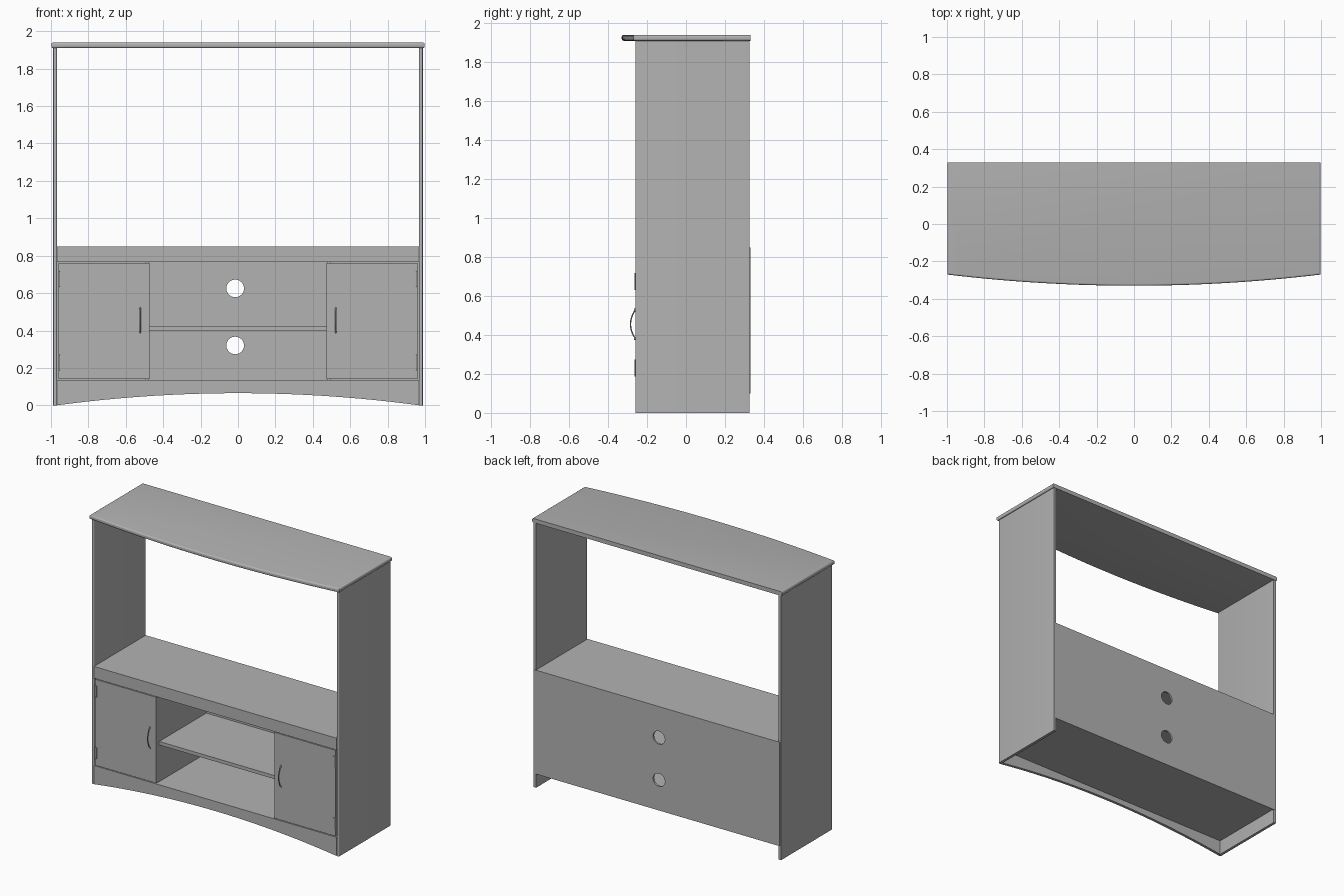
import bpy, bmesh, math
from mathutils import Vector

cube = bpy.data.objects.get("Cube")
if cube:
    bpy.data.objects.remove(cube, do_unlink=True)

grey = bpy.data.materials.new("neutral_grey")
grey.use_nodes = True
grey.diffuse_color = (0.45, 0.45, 0.45, 1)
grey.node_tree.nodes["Principled BSDF"].inputs["Base Color"].default_value = grey.diffuse_color

FRONT, BACK, INNER = -0.26, 0.325, 0.968


def finish(name, bm, smooth=False):
    bmesh.ops.recalc_face_normals(bm, faces=bm.faces)
    mesh = bpy.data.meshes.new(name)
    bm.to_mesh(mesh)
    bm.free()
    mesh.materials.append(grey)
    obj = bpy.data.objects.new(name, mesh)
    bpy.context.collection.objects.link(obj)
    bpy.ops.object.select_all(action="DESELECT")
    bpy.context.view_layer.objects.active = obj
    obj.select_set(True)
    if smooth:
        bpy.ops.object.shade_smooth_by_angle(angle=math.radians(35))
    return obj


def extruded(name, outline, offset, round_edge=None, radius=0.0):
    """Extrude a flat outline; round the edges that pass the rule."""
    bm = bmesh.new()
    face = bm.faces.new([bm.verts.new(p) for p in outline])
    out = bmesh.ops.extrude_face_region(bm, geom=[face])
    verts = [g for g in out["geom"] if isinstance(g, bmesh.types.BMVert)]
    bmesh.ops.translate(bm, vec=offset, verts=verts)
    if round_edge:
        edges = [e for e in bm.edges if round_edge(e)]
        bmesh.ops.bevel(bm, geom=edges, offset=radius, segments=4,
                        profile=0.5, affect="EDGES")
    return finish(name, bm, bool(round_edge))


def box(name, x, y, z, round_edge=None, radius=0.0):
    outline = [(x[0], y[0], z[0]), (x[1], y[0], z[0]),
               (x[1], y[1], z[0]), (x[0], y[1], z[0])]
    return extruded(name, outline, (0, 0, z[1] - z[0]), round_edge, radius)


def span(side, a, b):
    return sorted((side * a, side * b))


def middle(e):
    return (e.verts[0].co + e.verts[1].co) / 2


def along(e, axis):
    d = e.verts[1].co - e.verts[0].co
    return abs(d[axis]) > 0.99 * d.length


# Bowed top board with a rounded lip on the front and ends
steps = 32
xs = [-0.998 + 1.996 * i / steps for i in range(steps + 1)]
bow = [(x, -0.33 + 0.06 * x * x, 1.91) for x in xs]
extruded("top_board", bow + [(0.998, 0.33, 1.91), (-0.998, 0.33, 1.91)], (0, 0, 0.03),
         lambda e: not along(e, 2) and middle(e).y < 0.3, 0.01)

# Carcass boards
box("counter", (-INNER, INNER), (FRONT + 0.02, BACK), (0.82, 0.85))
box("bottom_board", (-INNER, INNER), (FRONT + 0.02, BACK), (0.105, 0.135))
box("front_rail", (-INNER, INNER), (FRONT, FRONT + 0.02), (0.765, 0.85))
box("middle_shelf", (-0.475, 0.475), (-0.22, BACK), (0.4, 0.425))

# Apron with an arched lower edge
arch = [(x * 0.97, FRONT, 0.065 * (1 - x * x)) for x in xs]
extruded("arched_apron", arch + [(INNER, FRONT, 0.135), (-INNER, FRONT, 0.135)], (0, 0.02, 0))

# Back panel with two round cable holes
panel = box("back_panel", (-0.978, 0.978), (BACK - 0.008, 0.33), (0.1, 0.85))
for z in (0.32, 0.625):
    ring = [(-0.015 + 0.047 * math.cos(a), 0.25, z + 0.047 * math.sin(a))
            for a in (math.tau * i / 40 for i in range(40))]
    cutter = extruded("cable_hole_cutter", ring, (0, 0.15, 0))
    cutter.hide_render = True
    cut = panel.modifiers.new("cable_hole", "BOOLEAN")
    cut.operation, cut.solver, cut.object = "DIFFERENCE", "EXACT", cutter
    bpy.context.view_layer.objects.active = panel
    bpy.ops.object.modifier_apply(modifier=cut.name)
    bpy.data.objects.remove(cutter, do_unlink=True)


def tube(name, points, radius, sides=8):
    """Sweep a round section along a path lying in a plane of constant x."""
    bm = bmesh.new()
    rings = []
    for i, p in enumerate(points):
        d = (points[min(i + 1, len(points) - 1)] - points[max(i - 1, 0)]).normalized()
        u = Vector((1, 0, 0))
        v = d.cross(u)
        rings.append([bm.verts.new(p + radius * (math.cos(a) * u + math.sin(a) * v))
                      for a in (math.tau * k / sides for k in range(sides))])
    for r, s in zip(rings, rings[1:]):
        for k in range(sides):
            n = (k + 1) % sides
            bm.faces.new((r[k], r[n], s[n], s[k]))
    bm.faces.new(rings[0])
    bm.faces.new(rings[-1])
    return finish(name, bm, True)


for side, label in ((1, "left"), (-1, "right")):
    # Tall side panel with a rounded front
    box(label + "_side_panel", span(side, INNER, 0.988), (FRONT, 0.327), (0, 1.91),
        lambda e: along(e, 2) and middle(e).y < 0, 0.007)
    # Divider and door
    box(label + "_divider", span(side, 0.475, 0.495), (FRONT + 0.02, BACK), (0.135, 0.82))
    box(label + "_door", span(side, 0.473, 0.959), (FRONT, FRONT + 0.02), (0.14, 0.76))
    # Hinges: leaf plate and barrel
    for z, level in ((0.19, "lower"), (0.635, "upper")):
        name = label + "_" + level + "_hinge"
        box(name + "_leaf", span(side, 0.944, 0.957), (FRONT - 0.004, FRONT), (z, z + 0.08))
        tube(name + "_barrel", [Vector((side * 0.957, FRONT - 0.001, h))
                                for h in (z - 0.003, z + 0.083)], 0.004)
    # Bowed handle with round feet
    path = [Vector((side * 0.523, FRONT - 0.025 * (1 - t * t), 0.455 + 0.073 * t))
            for t in (i / 8 - 1 for i in range(17))]
    tube(label + "_handle", path, 0.0035)
    for end, level in ((path[0], "lower"), (path[-1], "upper")):
        tube(label + "_handle_" + level + "_foot",
             [end, end + Vector((0, -0.006, 0))], 0.008, 12)
